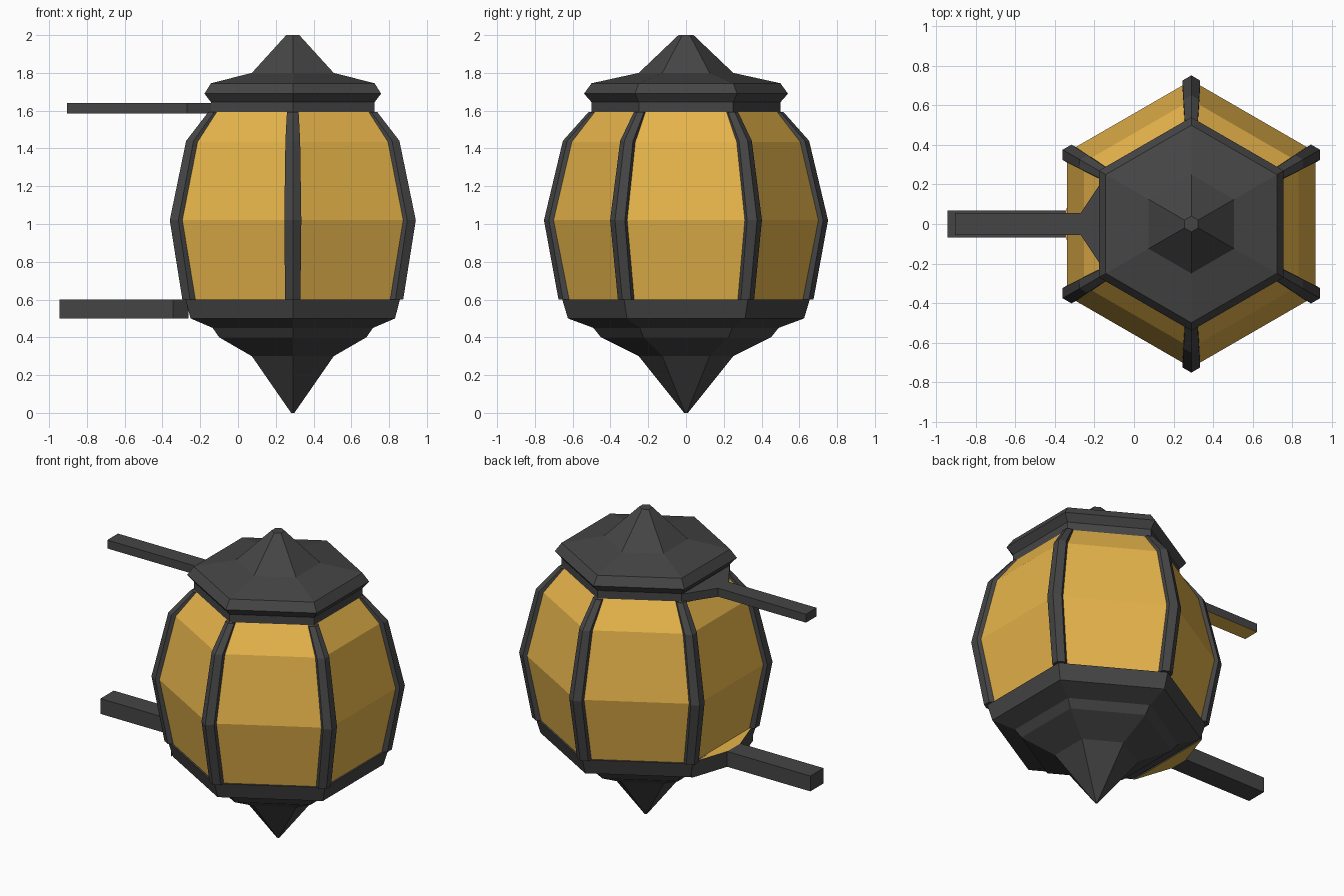
import bpy, math

if "Cube" in bpy.data.objects:
    bpy.data.objects.remove(bpy.data.objects["Cube"])

CX = 0.29  # lantern axis


def material(name, rgb):
    m = bpy.data.materials.new(name)
    m.diffuse_color = (*rgb, 1)
    m.use_nodes = True
    m.node_tree.nodes["Principled BSDF"].inputs["Base Color"].default_value = m.diffuse_color
    return m


IRON = material("dark_iron", (0.06, 0.06, 0.06))
AMBER = material("amber_glass", (0.8, 0.46, 0.07))


def loft(name, rings, mat):
    """Skin a stack of equally sized point rings and cap both ends."""
    n = len(rings[0])
    verts = [p for ring in rings for p in ring]
    faces = [tuple(range(n))[::-1],
             tuple(range((len(rings) - 1) * n, len(rings) * n))]
    for r in range(len(rings) - 1):
        for i in range(n):
            j = (i + 1) % n
            faces.append((r * n + i, r * n + j, (r + 1) * n + j, (r + 1) * n + i))
    me = bpy.data.meshes.new(name)
    me.from_pydata(verts, [], faces)
    me.materials.append(mat)
    ob = bpy.data.objects.new(name, me)
    bpy.context.collection.objects.link(ob)
    return ob


def hex_ring(r, z):
    return [(CX + r * math.cos(math.radians(30 + 60 * k)),
             r * math.sin(math.radians(30 + 60 * k)), z) for k in range(6)]


def hex_body(name, profile, mat):
    return loft(name, [hex_ring(r, z) for r, z in profile], mat)


# Pointed base, glass body and roof, all six-sided
hex_body("base", [(0.01, 0), (0.25, 0.30), (0.45, 0.40), (0.49, 0.45),
                  (0.625, 0.50), (0.655, 0.60)], IRON)
hex_body("glass", [(0.64, 0.59), (0.727, 1.02), (0.627, 1.435), (0.495, 1.60)], AMBER)
hex_body("roof", [(0.50, 1.585), (0.50, 1.645), (0.54, 1.69), (0.50, 1.745),
                  (0.25, 1.80), (0.04, 2.0)], IRON)

# Corner ribs: pointed section that scales with the body radius
for k in range(6):
    a = math.radians(30 + 60 * k)
    ca, sa = math.cos(a), math.sin(a)
    rings = []
    for R, z in [(0.675, 0.60), (0.752, 1.02), (0.652, 1.44), (0.517, 1.592)]:
        section = [(0.9, -0.06), (0.965, -0.06), (1, 0), (0.965, 0.06), (0.9, 0.06)]
        rings.append([(CX + R * (u * ca - v * sa), R * (u * sa + v * ca), z)
                      for u, v in section])
    loft(f"rib_{k + 1}", rings, IRON)


def arm(name, z0, z1, stations):
    """Wall arm along -x from a flared root; stations are (x, half width)."""
    rings = [[(x, -w, z0), (x, -w, z1), (x, w, z1), (x, w, z0)] for x, w in stations]
    ob = loft(name, rings, IRON)
    ob.data.materials.append(AMBER)
    return ob


upper = arm("upper_arm", 1.585, 1.64, [(-0.14, 0.25), (-0.27, 0.055), (-0.905, 0.055)])
lower = arm("lower_arm", 0.50, 0.60, [(-0.262, 0.315), (-0.345, 0.068), (-0.945, 0.068)])

# Amber underside of the upper arm, amber top and bottom of the lower flare
for p in upper.data.polygons:
    if p.center.z < 1.59:
        p.material_index = 1
for p in lower.data.polygons:
    if abs(p.normal.z) > 0.9 and p.center.x > -0.4:
        p.material_index = 1
